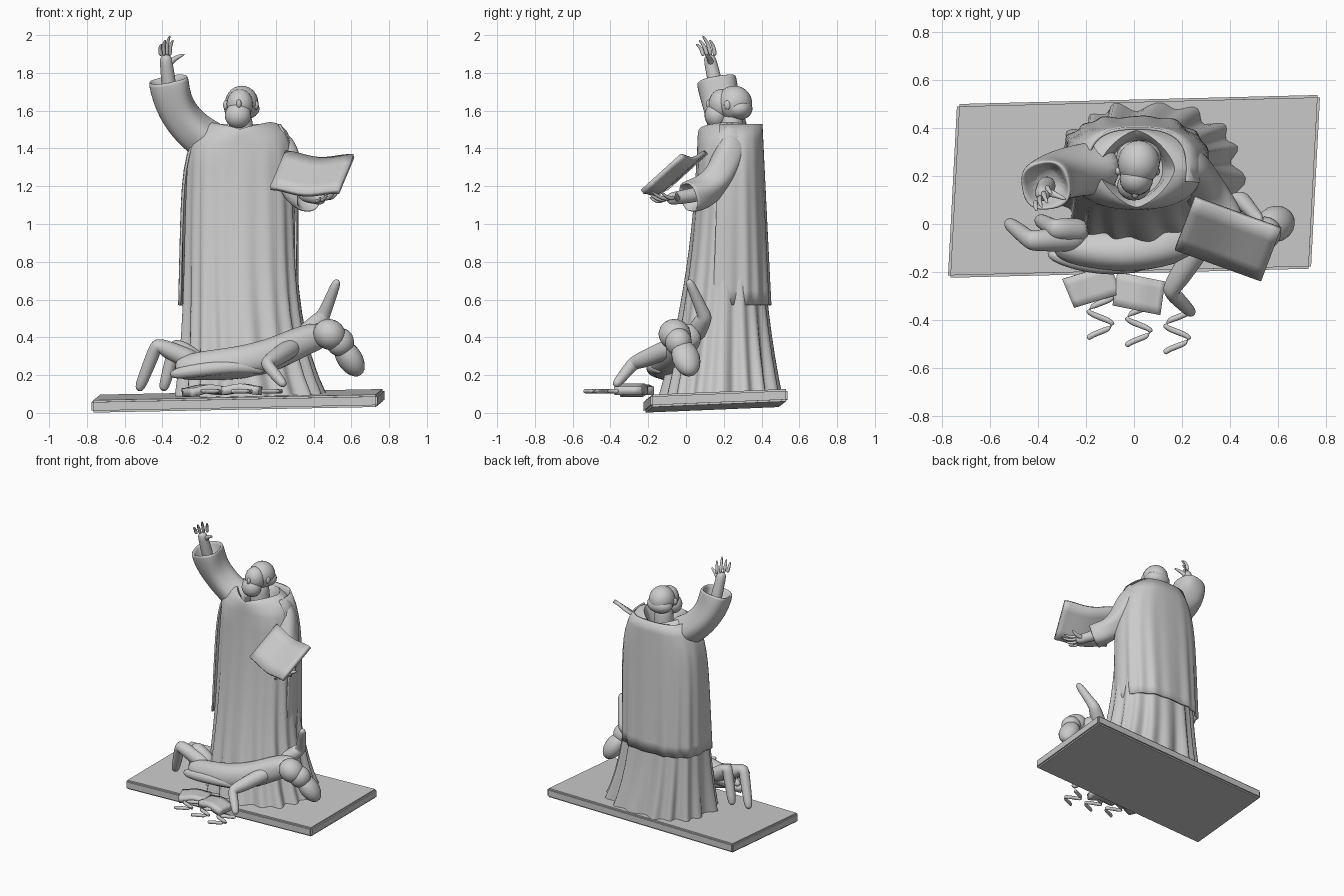
import bpy, bmesh, math
from math import sin, cos, pi, radians
from mathutils import Vector, Matrix

if "Cube" in bpy.data.objects:
    bpy.data.objects.remove(bpy.data.objects["Cube"])

GREY = (.6, .6, .6, 1)
stone = bpy.data.materials.new("grey stone")
stone.use_nodes = True
stone.diffuse_color = GREY
stone.node_tree.nodes["Principled BSDF"].inputs["Base Color"].default_value = GREY


def finish(name, bm, subdivide=False, thickness=0, angle=70):
    """Turn a bmesh into a named, shaded object."""
    bmesh.ops.recalc_face_normals(bm, faces=bm.faces)
    mesh = bpy.data.meshes.new(name)
    bm.to_mesh(mesh)
    bm.free()
    mesh.materials.append(stone)
    part = bpy.data.objects.new(name, mesh)
    bpy.context.collection.objects.link(part)
    if thickness:
        part.modifiers.new("Thickness", "SOLIDIFY").thickness = thickness
    if subdivide:
        smoothing = part.modifiers.new("Smoothing", "SUBSURF")
        smoothing.levels = smoothing.render_levels = 2
    bpy.ops.object.select_all(action="DESELECT")
    part.select_set(True)
    bpy.context.view_layer.objects.active = part
    bpy.ops.object.shade_smooth_by_angle(angle=radians(angle))
    return part


def loft(name, rings, closed=True, **options):
    """Bridge equal rings of points into one surface."""
    bm = bmesh.new()
    rows = [[bm.verts.new(point) for point in ring] for ring in rings]
    count = len(rows[0])
    for lower, upper in zip(rows, rows[1:]):
        for i in range(count if closed else count - 1):
            j = (i + 1) % count
            bm.faces.new((lower[i], lower[j], upper[j], upper[i]))
    if closed:
        bm.faces.new(rows[0])
        bm.faces.new(rows[-1])
    return finish(name, bm, **options)


def tube(name, path, start, end, bulge=0, sides=8, folds=0, hollow=False):
    """Limb along a path, tapering from start to end radius; hollow makes an open cuff."""
    path = [Vector(point) for point in path]
    last = len(path) - 1
    rings = []

    def add_ring(centre, direction, radius):
        side = direction.cross(Vector((.1, 1, 0))).normalized()
        up = side.cross(direction)
        ring = []
        for i in range(sides):
            a = 2 * pi * i / sides
            r = radius * (1 + folds * cos(4 * a + len(rings)))
            ring.append(centre + (side * cos(a) + up * sin(a)) * r)
        rings.append(ring)

    for k, point in enumerate(path):
        direction = (path[min(k + 1, last)] - path[max(k - 1, 0)]).normalized()
        t = k / last
        add_ring(point, direction, start + (end - start) * t + bulge * sin(pi * t))
    if hollow:
        add_ring(path[-1], direction, end * .8)
        add_ring(path[-1] - direction * end, direction, end / 2)
    return loft(name, rings, subdivide=True)


def bent_limb(name, root, joint, tip, start, end):
    """Arm or leg with a distinct knee or elbow."""
    root, joint, tip = Vector(root), Vector(joint), Vector(tip)
    tube(name, [root, root.lerp(joint, .5), root.lerp(joint, .85), joint,
                joint.lerp(tip, .15), joint.lerp(tip, .6), tip], start, end)


def ball(name, location, size, tilt=0, turn=0):
    bm = bmesh.new()
    bmesh.ops.create_uvsphere(bm, u_segments=20, v_segments=14, radius=1)
    part = finish(name, bm)
    part.location, part.scale = location, size
    part.rotation_euler = (0, radians(tilt), radians(turn))
    return part


def open_book(name, corner, along, across, sag, thickness):
    """Sheet spanned by two edges, curved at the spine."""
    corner, along, across = Vector(corner), Vector(along), Vector(across)
    rows = []
    for j in range(5):
        edge = corner + across * j / 4
        rows.append([edge + along * i / 10 - Vector((0, 0, sag * sin(pi * i / 10) ** 2))
                     for i in range(11)])
    return loft(name, rows, closed=False, thickness=thickness)


def hand(name, wrist, knuckles, tip, spread, curl, thumb):
    """Forearm stub, four fanned fingers and a thumb."""
    wrist, knuckles, tip, spread, curl = map(Vector, (wrist, knuckles, tip, spread, curl))
    palm = wrist.lerp(knuckles, .7)
    tube(name + "_palm", [wrist, wrist.lerp(knuckles, .4), palm, knuckles], .045, .035)
    for i in range(4):
        fan = spread * (i - 1.5)
        root = palm.lerp(knuckles, .8) + fan
        end = root.lerp(tip + fan * 1.5, 1 - abs(i - 2) * .2)
        tube(name + "_finger", [root, root.lerp(end, .5) + curl, end], .016, .007, sides=6)
    thumb = Vector(thumb)
    tube(name + "_thumb", [palm, palm.lerp(thumb, .5) + curl, thumb], .025, .008, sides=6)


def cloth_ring(z, centre, rx, ry, fold=0, start=0, end=360, lift=0, power=.85):
    """Rounded-square ring rippled by cloth folds."""
    count = 120
    ring = []
    for i in range(count):
        a = radians(start + (end - start) * i / count)
        ripple = 1 + fold * (cos(17 * a + sin(3 * a) / 2) + cos(9 * a + 1 + z) / 2)
        x = math.copysign(abs(cos(a)) ** power, cos(a))
        y = math.copysign(abs(sin(a)) ** power, sin(a))
        ring.append((centre[0] + rx * x * ripple, centre[1] + ry * y * ripple,
                     z + lift * abs(cos(a))))
    return ring


# plinth: skewed, slightly tilted slab
bm = bmesh.new()
slab = Matrix(((1.515, .038, 0, 0), (.038, .725, 0, .157), (.03, .03, .066, .064), (0, 0, 0, 1)))
bmesh.ops.create_cube(bm, size=1, matrix=slab)
bmesh.ops.bevel(bm, geom=bm.edges[:], offset=.01, segments=2, affect="EDGES")
finish("plinth", bm, angle=35)

# long robe: flared skirt, rounded shoulders, hollow collar
rings = []
steps = 12
for k in range(steps):
    t = k / steps
    drop = 1 - t
    flare = drop ** 4
    rings.append(cloth_ring(.08 + 1.34 * t, (.01 + .06 * flare, .23 - .04 * drop),
                            .29 + .09 * flare - .02 * t ** 6, .17 + .14 * drop ** 2,
                            .01 + .05 * drop ** 2))
neck_centre = (.01, .23)
for k in range(6):
    a = pi / 2 * k / 5
    rings.append(cloth_ring(1.42 + .08 * sin(a), neck_centre, .16 + .11 * cos(a), .16 + .01 * cos(a),
                            lift=.04 * sin(a), power=.85 + .5 * sin(a)))
rings.append(cloth_ring(1.48, neck_centre, .13, .13, power=1.3))
rings.append(cloth_ring(1.4, neck_centre, .11, .11, power=1))
loft("robe", rings)

# mantle over the back and sides
rings = []
for k in range(steps + 1):
    t = k / steps
    rings.append(cloth_ring(.57 + .96 * t, (.015 * t, .215 + .015 * t), .312 - .1 * t ** 7,
                            .235 - .06 * t, .02 * (1 - t), start=-12, end=196, power=.75))
loft("mantle", rings, closed=False, thickness=.012)

# head, beard, ears and neck
ball("skull", (.02, .255, 1.64), (.088, .095, .092))
ball("face", (.01, .19, 1.635), (.07, .07, .08))
ball("brow", (.01, .15, 1.655), (.05, .025, .02))
ball("nose", (.005, .125, 1.635), (.014, .02, .024))
ball("beard", (0, .16, 1.575), (.07, .062, .068))
ball("hair", (.02, .28, 1.61), (.094, .072, .06))
tube("neck", [(.015, .24, z) for z in (1.38, 1.5, 1.6)], .08, .065)
for side in (-1, 1):
    ball("ear", (.015 + side * .08, .22, 1.63), (.014, .018, .025))

# raised right arm
tube("raised_sleeve", [(-.08, .24, 1.4), (-.2, .23, 1.46), (-.3, .21, 1.56), (-.35, .18, 1.66),
                       (-.37, .16, 1.77)], .115, .115, bulge=-.012, sides=20, folds=.06, hollow=True)
hand("raised_hand", wrist=(-.36, .17, 1.68), knuckles=(-.385, .12, 1.9), tip=(-.37, .07, 2),
     spread=(.015, .02, 0), curl=(-.01, .01, .01), thumb=(-.28, .1, 1.9))

# lowered left arm
tube("lowered_sleeve", [(.17, .25, 1.45), (.24, .24, 1.4), (.27, .18, 1.25), (.32, .1, 1.17),
                        (.38, .01, 1.14)], .08, .09, sides=20, folds=.06, hollow=True)
hand("lowered_hand", wrist=(.34, .08, 1.16), knuckles=(.45, -.1, 1.13), tip=(.5, -.2, 1.17),
     spread=(.02, .02, .005), curl=(0, 0, -.02), thumb=(.53, -.05, 1.17))
open_book("held_book", (.25, .1, 1.39), (.36, -.13, -.02), (-.08, -.21, -.19), .025, .026)

# fallen figure: body and drapery
tube("fallen_torso", [(-.34, -.08, .23), (-.2, -.11, .25), (0, -.12, .26), (.2, -.07, .31),
                      (.35, 0, .39), (.48, .02, .42)], .06, .07, bulge=.03, sides=12, folds=.05)
tube("fallen_drapery", [(-.37, -.12, .2), (-.2, -.17, .23), (0, -.18, .25), (.15, -.13, .22)],
     .03, .02, bulge=.02)

# fallen figure: bent limbs
bent_limb("fallen_near_leg", (-.2, -.06, .26), (-.43, -.07, .36), (-.53, .01, .11), .06, .03)
bent_limb("fallen_far_leg", (-.2, -.03, .26), (-.33, -.02, .36), (-.4, .02, .11), .06, .03)
bent_limb("fallen_front_arm", (.32, -.02, .37), (.15, -.28, .26), (.25, -.38, .14), .06, .025)
bent_limb("fallen_raised_arm", (.34, .04, .4), (.45, .1, .51), (.53, .01, .71), .06, .025)

# fallen figure: bearded head
tube("fallen_neck", [(.4, .01, .39), (.45, -.02, .4), (.5, -.04, .41)], .06, .05)
ball("fallen_skull", (.485, -.06, .415), (.088, .085, .08), tilt=30, turn=20)
ball("fallen_face", (.54, -.04, .375), (.075, .07, .075), tilt=40, turn=20)
ball("fallen_beard", (.59, 0, .29), (.11, .075, .065), tilt=55, turn=25)

# two books lying in front of the plinth
open_book("left_fallen_book", (-.3, -.23, .13), (.2, .06, .01), (.05, -.12, 0), -.015, .045)
open_book("right_fallen_book", (-.07, -.2, .14), (.2, -.04, 0), (-.02, -.14, 0), -.015, .045)

# three small writhing snakes
for n in range(3):
    path = [(-.14 + .16 * n + .055 * cos(3 * pi * k / steps),
             -.3 - .03 * n - .18 * k / steps, .115) for k in range(steps + 1)]
    tube("snake", path, .014, .013)
